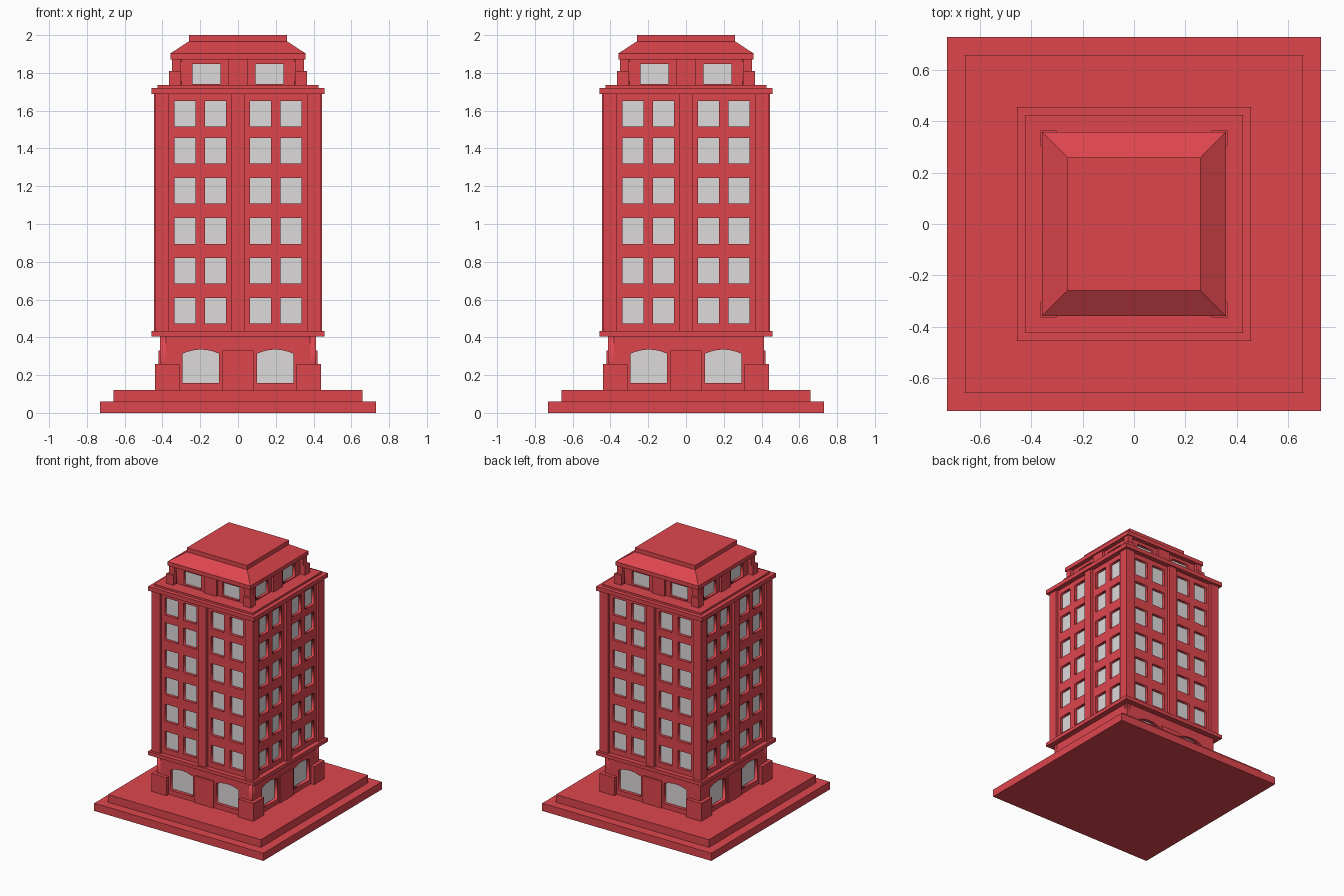
import bpy, bmesh, math
from mathutils import Matrix

if "Cube" in bpy.data.objects:
    bpy.data.objects.remove(bpy.data.objects["Cube"])


def material(name, rgb):
    m = bpy.data.materials.new(name)
    m.diffuse_color = (*rgb, 1)
    m.use_nodes = True
    m.node_tree.nodes["Principled BSDF"].inputs["Base Color"].default_value = m.diffuse_color
    return m


RED = material("brick red", (0.73, 0.061, 0.076))
GLASS = material("pale window grey", (0.72, 0.695, 0.71))
SIDES = ("front", "right", "back", "left")


def add(name, mesh, mat, matrix=None):
    if not mesh.materials:
        mesh.materials.append(mat)
    ob = bpy.data.objects.new(name, mesh)
    bpy.context.collection.objects.link(ob)
    if matrix is not None:
        ob.matrix_world = matrix
    return ob


def box_mesh(name, x0, x1, y0, y1, z0, z1):
    bm = bmesh.new()
    bmesh.ops.create_cube(bm, size=1)
    for v in bm.verts:
        v.co = ((x0 + x1) / 2 + v.co.x * (x1 - x0),
                (y0 + y1) / 2 + v.co.y * (y1 - y0),
                (z0 + z1) / 2 + v.co.z * (z1 - z0))
    me = bpy.data.meshes.new(name)
    bm.to_mesh(me)
    bm.free()
    return me


def slab(name, r, z0, z1):
    """Square storey or ledge centred on the axis."""
    return add(name, box_mesh(name, -r, r, -r, r, z0, z1), RED)


def four(name, mesh, mat):
    """Repeat a front part on all four sides."""
    for i, side in enumerate(SIDES):
        add(f"{side}_{name}", mesh, mat, Matrix.Rotation(i * math.pi / 2, 4, 'Z'))


def four_box(name, *dims):
    four(name, box_mesh(name, *dims), RED)


def plate(name, outlines, y, thick):
    """Filled flat outlines (nested ones become holes), front face at -y."""
    cu = bpy.data.curves.new(name, 'CURVE')
    cu.dimensions = '2D'
    cu.fill_mode = 'BOTH'
    cu.extrude = thick / 2
    for pts in outlines:
        s = cu.splines.new('POLY')
        s.points.add(len(pts) - 1)
        for p, (x, z) in zip(s.points, pts):
            p.co = (x, z, 0, 1)
        s.use_cyclic_u = True
    ob = bpy.data.objects.new(name, cu)
    bpy.context.collection.objects.link(ob)
    deps = bpy.context.evaluated_depsgraph_get()
    me = bpy.data.meshes.new_from_object(ob.evaluated_get(deps))
    bpy.data.objects.remove(ob)
    me.transform(Matrix.Translation((0, -y + thick / 2, 0))
                 @ Matrix.Rotation(math.pi / 2, 4, 'X'))
    return me


def rect(x0, x1, z0, z1):
    return [(x0, z0), (x1, z0), (x1, z1), (x0, z1)]


def arch(xc, w, z0, z1, rise, n=10):
    """Window outline with a shallow curved head."""
    top = [(xc + w / 2 * (1 - 2 * i / n),
            z1 + rise * (1 - (1 - 2 * i / n) ** 2)) for i in range(n + 1)]
    return [(xc - w / 2, z0), (xc + w / 2, z0)] + top


def walls(name, half, z0, z1, y, windows, depth):
    outer = rect(-half, half, z0, z1)
    four(name + "_wall", plate(name + "_wall", [outer] + windows, y, depth), RED)
    four(name + "_windows", plate(name + "_windows", windows, y - depth + 0.004, 0.004), GLASS)


# Stepped base
slab("lower_plinth", 0.73, 0, 0.06)
slab("upper_plinth", 0.66, 0.06, 0.12)

# Ground floor with arched windows
walls("ground_floor", 0.412, 0.12, 0.41, 0.412,
      [arch(s * 0.197, 0.195, 0.157, 0.313, 0.022) for s in (-1, 1)], 0.03)
four_box("ground_corner_block", 0.31, 0.44, -0.44, -0.31, 0.12, 0.26)
four_box("ground_centre_pier", -0.083, 0.083, -0.42, -0.38, 0.12, 0.33)
slab("lower_cornice", 0.457, 0.405, 0.433)

# Main shaft with six rows of windows
rows = (0.472, 0.685, 0.895, 1.108, 1.32, 1.515)
walls("shaft", 0.41, 0.43, 1.69, 0.42,
      [rect(x - 0.056, x + 0.056, z, z + 0.136)
       for z in rows for x in (-0.281, -0.119, 0.119, 0.281)], 0.026)
four_box("shaft_corner_pillar", 0.365, 0.438, -0.438, -0.365, 0.43, 1.69)
four_box("shaft_centre_pilaster", -0.034, 0.034, -0.444, -0.40, 0.43, 1.69)

# Upper cornice
slab("upper_cornice", 0.457, 1.688, 1.72)
slab("upper_cornice_step", 0.425, 1.72, 1.735)

# Penthouse storey
walls("penthouse", 0.325, 1.735, 1.88, 0.325,
      [rect(s * 0.166 - 0.074, s * 0.166 + 0.074, 1.741, 1.848) for s in (-1, 1)], 0.025)
four_box("penthouse_corner_pier", 0.303, 0.35, -0.35, -0.303, 1.735, 1.875)
four_box("penthouse_corner_block", 0.303, 0.365, -0.365, -0.303, 1.735, 1.81)
four_box("penthouse_centre_pier", -0.054, 0.054, -0.345, -0.30, 1.735, 1.875)

# Hipped roof and cap
slab("roof_eave", 0.358, 1.872, 1.903)
roof = slab("roof_slope", 0.358, 1.903, 1.967)
for v in roof.data.vertices:
    if v.co.z > 1.93:
        v.co.x *= 0.26 / 0.358
        v.co.y *= 0.26 / 0.358
slab("roof_cap", 0.26, 1.967, 2.0)
